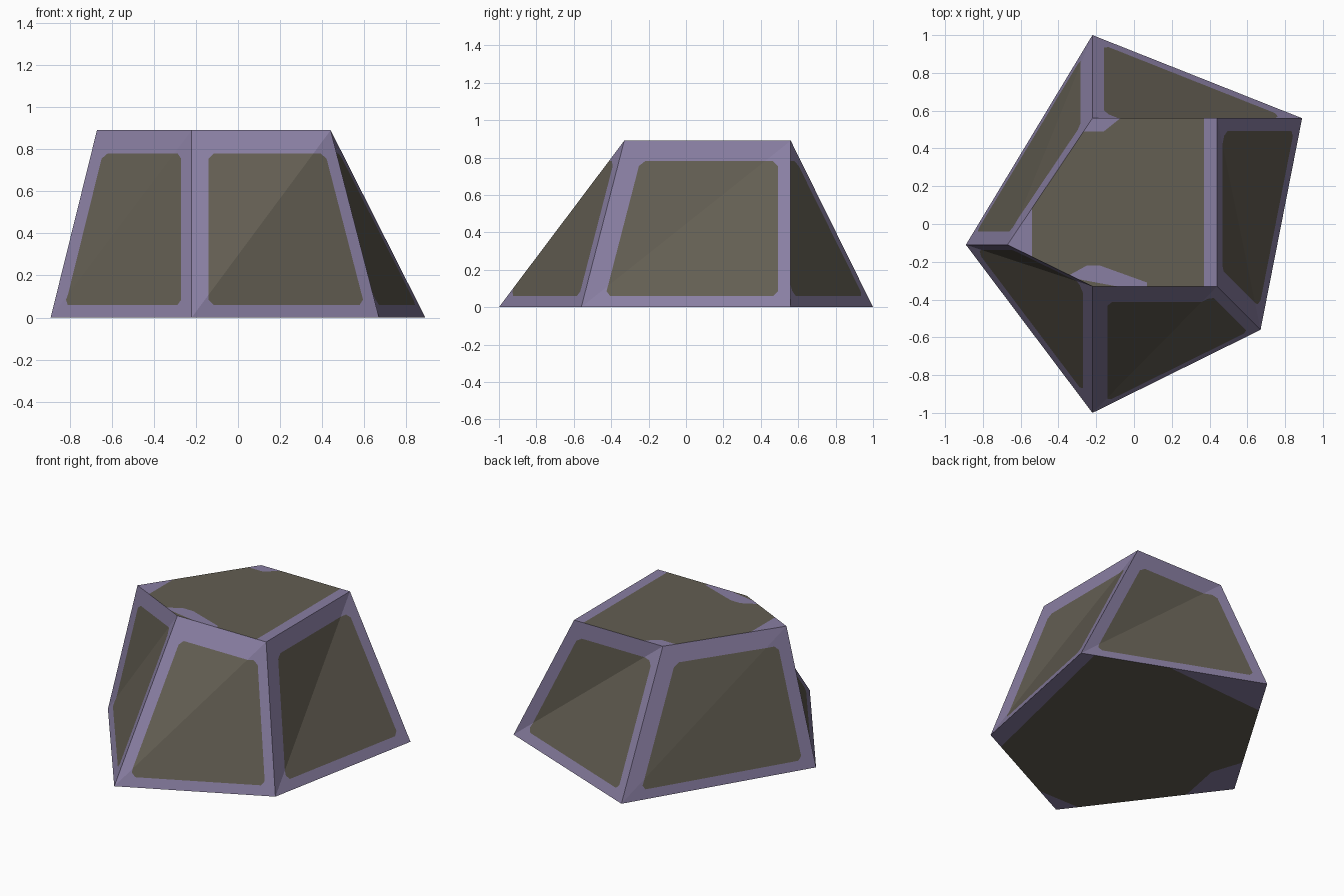
import bpy, bmesh
from mathutils import Vector

if "Cube" in bpy.data.objects:
    bpy.data.objects.remove(bpy.data.objects["Cube"])

H = 0.89
BASE = [(-.22, 1), (.89, .56), (.67, -.56), (-.22, -1), (-.89, -.11)]
TOP = [(-.22, .56), (.44, .56), (.44, -.33), (-.22, -.33), (-.67, -.11)]
# Frame widths along the two slanted edges of every side
FRAMES = [(.065, .076), (.07, .11), (.06, .08), (.073, .06), (.08, .105)]
PURPLE, BROWN = 0, 1


def material(name, rgb):
    m = bpy.data.materials.new(name)
    m.diffuse_color = (*rgb, 1)
    m.use_nodes = True
    m.node_tree.nodes["Principled BSDF"].inputs["Base Color"].default_value = m.diffuse_color
    return m


def inside(face, planes):
    c = face.calc_center_median()
    return all(n.dot(c) >= d for n, d in planes)


def paint(region, planes, mat):
    """Cut the convex area (n.p >= d for all planes) into a region and colour it."""
    def current(done):
        return [f for f in bm.faces if f[tag] == region and inside(f, done)]
    for i, (n, d) in enumerate(planes):
        faces = current(planes[:i])
        edges = {e for f in faces for e in f.edges}
        verts = {v for f in faces for v in f.verts}
        bmesh.ops.bisect_plane(bm, geom=list(verts) + list(edges) + faces, dist=1e-5,
                               plane_co=n * (d / n.length_squared), plane_no=n)
    for f in current(planes):
        f.material_index = mat


def patch(points):
    """Upright planes around a convex outline seen from above."""
    pts = [Vector((x, y, 0)) for x, y in points]
    mid = sum(pts, Vector()) / len(pts)
    planes = []
    for p, q in zip(pts, pts[1:] + pts[:1]):
        n = (q - p).cross(Vector((0, 0, 1))).normalized()
        if n.dot(mid - p) < 0:
            n = -n
        planes.append((n, n.dot(p)))
    return planes


def edge_plane(low, high, other, width):
    """Plane parallel to a slanted edge, set inwards along its triangle."""
    e = (high - low).normalized()
    n = (other - low) - e * (other - low).dot(e)
    n.normalize()
    return n, n.dot(low) + width


# Solid body: twisted sides made of two triangles each
bm = bmesh.new()
tag = bm.faces.layers.int.new("region")
lo = [bm.verts.new((x, y, 0)) for x, y in BASE]
hi = [bm.verts.new((x, y, H)) for x, y in TOP]


def add_face(verts, region, mat):
    f = bm.faces.new(verts)
    f[tag], f.material_index = region, mat


for i in range(5):
    j = (i + 1) % 5
    add_face((lo[i], hi[i], lo[j]), i, PURPLE)
    add_face((lo[j], hi[i], hi[j]), i, PURPLE)
add_face(hi[::-1], 5, BROWN)
add_face(lo, 6, BROWN)
bmesh.ops.recalc_face_normals(bm, faces=bm.faces[:])
L = [v.co.copy() for v in lo]
T = [v.co.copy() for v in hi]

# Brown side panels with clipped corners
UP = Vector((0, 0, 1))
for i, (w0, w1) in enumerate(FRAMES):
    j = (i + 1) % 5
    sides = [edge_plane(L[i], T[i], L[j], w0), edge_plane(L[j], T[j], T[i], w1)]
    ends = [(UP, .06), (-UP, -.78)]
    corners = [(a + b, da + db + .025) for a, da in sides for b, db in ends]
    paint(i, sides + ends + corners, BROWN)

# Purple patches on the top
for pts in [[(.37, 1), (1, 1), (1, -1), (.37, -1)],
            [(-.54, 1), (-1, 1), (-1, -1), (-.54, -1)],
            [(-.4, .49), (-.16, .49), (-.06, .57), (-.2, .6)],
            [(-.36, -.28), (-.25, -.22), (-.18, -.22), (.07, -.31), (.07, -.36)]]:
    paint(5, patch(pts), PURPLE)

# Purple patches on the underside
for pts in [[(.36, .77), (-.39, .72), (-.5, 1.2), (.3, 1.2)],
            [(-.72, .17), (-.65, -.04), (-.71, -.35), (-1, -.11)],
            [(-.6, -.89), (.3, -.89), (.3, -1.2), (-.6, -1.2)],
            [(.53, -.63), (.81, .59), (1, .59), (1, -.63)]]:
    paint(6, patch(pts), PURPLE)

mesh = bpy.data.meshes.new("faceted_block")
bm.to_mesh(mesh)
bm.free()
mesh.materials.append(material("dusty_purple", (.25, .21, .36)))
mesh.materials.append(material("olive_brown", (.125, .112, .085)))
block = bpy.data.objects.new("faceted_block", mesh)
bpy.context.collection.objects.link(block)
